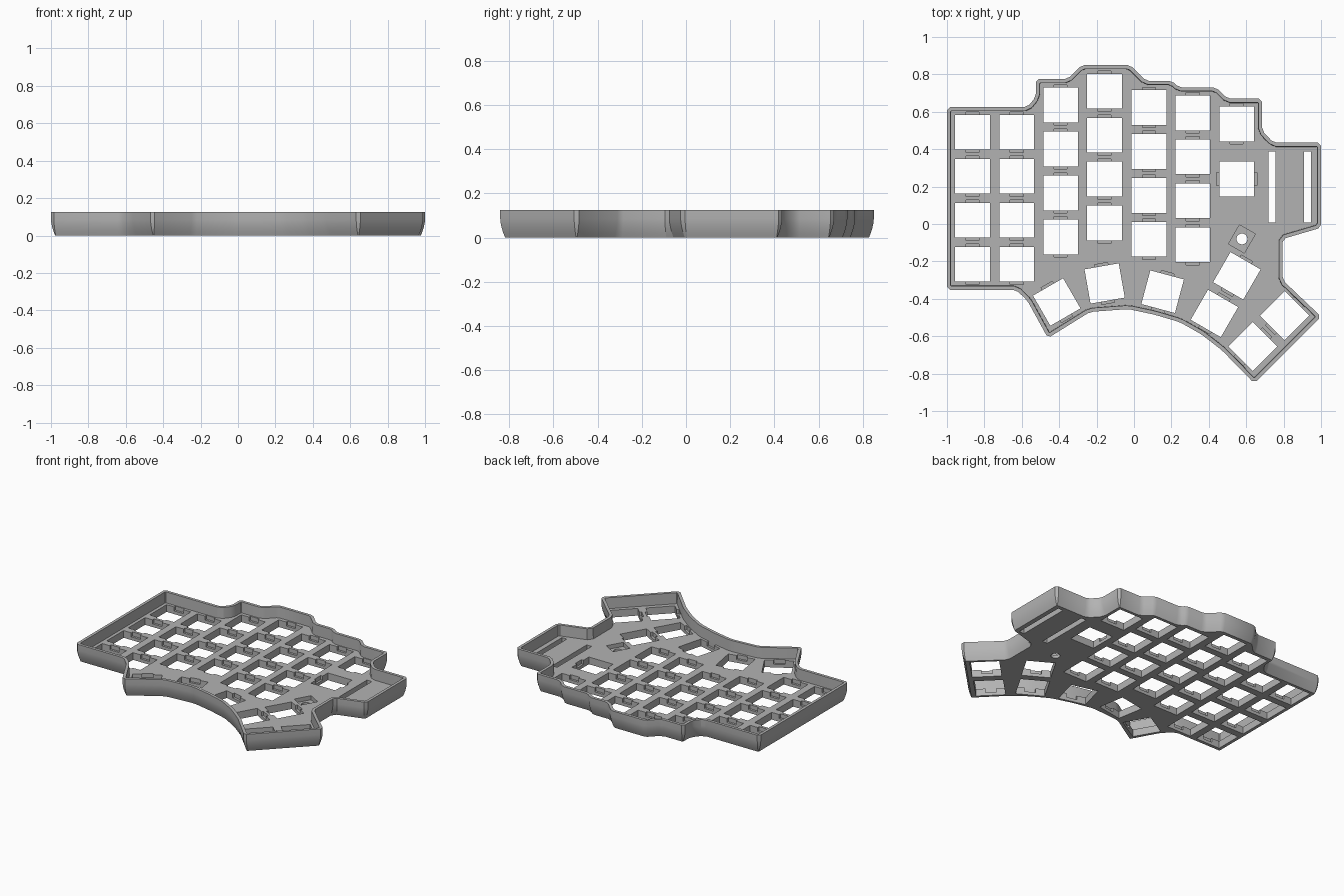
import bpy
import bmesh
from math import radians
from mathutils import Matrix, Vector

default = bpy.data.objects.get("Cube")
if default:
    bpy.data.objects.remove(default, do_unlink=True)

HEIGHT, FLOOR, LEDGE = 0.125, 0.05, 0.022
KEY, PITCH = 0.186, 0.235

grey = bpy.data.materials.new("plain grey")
grey.use_nodes = True
grey.diffuse_color = (0.45, 0.45, 0.45, 1)
grey.node_tree.nodes["Principled BSDF"].inputs["Base Color"].default_value = grey.diffuse_color

# Case outline, clockwise from the back left corner
OUTLINE = [Vector(p) for p in (
    (-1, .625), (-.57, .625), (-.525, .68), (-.525, .775), (-.355, .775),
    (-.28, .85), (-.02, .85), (.065, .765), (.205, .765), (.24, .73),
    (.44, .73), (.5, .67), (.685, .67), (.685, .5), (.745, .435), (1, .435),
    (1, -.02), (.795, -.08), (.795, -.3), (1, -.495), (.643, -.852),
    (.47, -.675), (.36, -.59), (.245, -.525), (.11, -.485), (-.03, -.455),
    (-.235, -.47), (-.46, -.61), (-.57, -.41), (-.63, -.352), (-1, -.352))]


def cut_corners(points, cut):
    """Replace each corner by two points a little way along its edges."""
    result = []
    for i, p in enumerate(points):
        before, after = points[i - 1], points[(i + 1) % len(points)]
        result.append(p + (before - p).normalized() * cut)
        result.append(p + (after - p).normalized() * cut)
    return result


def inset(points, distance):
    """Move every edge of a clockwise outline inwards by the same distance."""
    result = []
    for i, p in enumerate(points):
        a = (p - points[i - 1]).normalized()
        b = (points[(i + 1) % len(points)] - p).normalized()
        na, nb = Vector((a.y, -a.x)), Vector((b.y, -b.x))
        result.append(p + (na + nb) * distance / (1 + na.dot(nb)))
    return result


def make_object(name, bm):
    bmesh.ops.recalc_face_normals(bm, faces=bm.faces)
    mesh = bpy.data.meshes.new(name)
    bm.to_mesh(mesh)
    bm.free()
    mesh.materials.append(grey)
    obj = bpy.data.objects.new(name, mesh)
    bpy.context.collection.objects.link(obj)
    return obj


def build_case():
    """Tray lofted through rings: curved outer wall, rim, inner wall, floor."""
    profile = [(.022, 0), (.014, .02), (.007, .042), (.002, .065), (0, .085),
               (0, HEIGHT), (.02, HEIGHT), (.022, FLOOR)]
    edge = cut_corners(OUTLINE, .016)
    bm = bmesh.new()
    rings = [[bm.verts.new((p.x, p.y, z)) for p in inset(edge, d)] for d, z in profile]
    n = len(edge)
    for low, high in zip(rings, rings[1:]):
        for i in range(n):
            j = (i + 1) % n
            bm.faces.new((low[i], low[j], high[j], high[i]))
    bm.faces.new(rings[0])
    bm.faces.new(rings[-1])
    return make_object("case", bm)


def add_box(bm, x, y, turn, width, depth, bottom, shift=0):
    """Cutter block from the given height to above the floor."""
    top = FLOOR + .03
    matrix = (Matrix.Translation((x, y, (bottom + top) / 2))
              @ Matrix.Rotation(radians(turn), 4, "Z")
              @ Matrix.Translation((0, shift, 0))
              @ Matrix.Diagonal((width, depth, top - bottom, 1)))
    bmesh.ops.create_cube(bm, size=1, matrix=matrix)


# Key positions: straight columns, one sideways key, then the thumb fan
keys = []
for x, back in ((-.863, .49), (-.627, .49), (-.392, .636),
                (-.157, .71), (.08, .623), (.314, .594)):
    keys += [(x, back - row * PITCH, 0) for row in range(4)]
keys += [(.549, .535, 0), (.549, .24, 90)]
keys += [(-.413, -.417, 30), (-.157, -.318, 10), (.153, -.362, -15),
         (.43, -.478, -30), (.55, -.277, -30), (.805, -.49, -45), (.635, -.655, -45)]

through, recess = bmesh.new(), bmesh.new()
for x, y, turn in keys:
    add_box(through, x, y, turn, KEY, KEY, -.05)
    # Clip notches on two opposite sides of the key hole
    for side in (-1, 1):
        add_box(recess, x, y, turn, .07, .04, LEDGE, side * (KEY / 2 - .005))

# Two long slots
for x in (.737, .927):
    add_box(through, x, .197, 0, .038, .38, -.05)

# Button pocket with a round hole in its base
add_box(recess, .577, -.08, -30, .098, .118, LEDGE)
bmesh.ops.create_cone(through, cap_ends=True, segments=32, radius1=.029, radius2=.029,
                      depth=.2, matrix=Matrix.Translation((.577, -.08, .02)))

case = build_case()
for name, bm in (("through_cutter", through), ("recess_cutter", recess)):
    cutter = make_object(name, bm)
    cutter.hide_render = True
    mod = case.modifiers.new(name, "BOOLEAN")
    mod.operation = "DIFFERENCE"
    mod.solver = "EXACT"
    mod.object = cutter
    bpy.context.view_layer.objects.active = case
    bpy.ops.object.modifier_apply(modifier=mod.name)
    bpy.data.objects.remove(cutter, do_unlink=True)

# Smooth the curved wall, keep the cut edges sharp
bpy.ops.object.select_all(action="DESELECT")
case.select_set(True)
bpy.context.view_layer.objects.active = case
bpy.ops.object.shade_smooth_by_angle(angle=radians(25))
